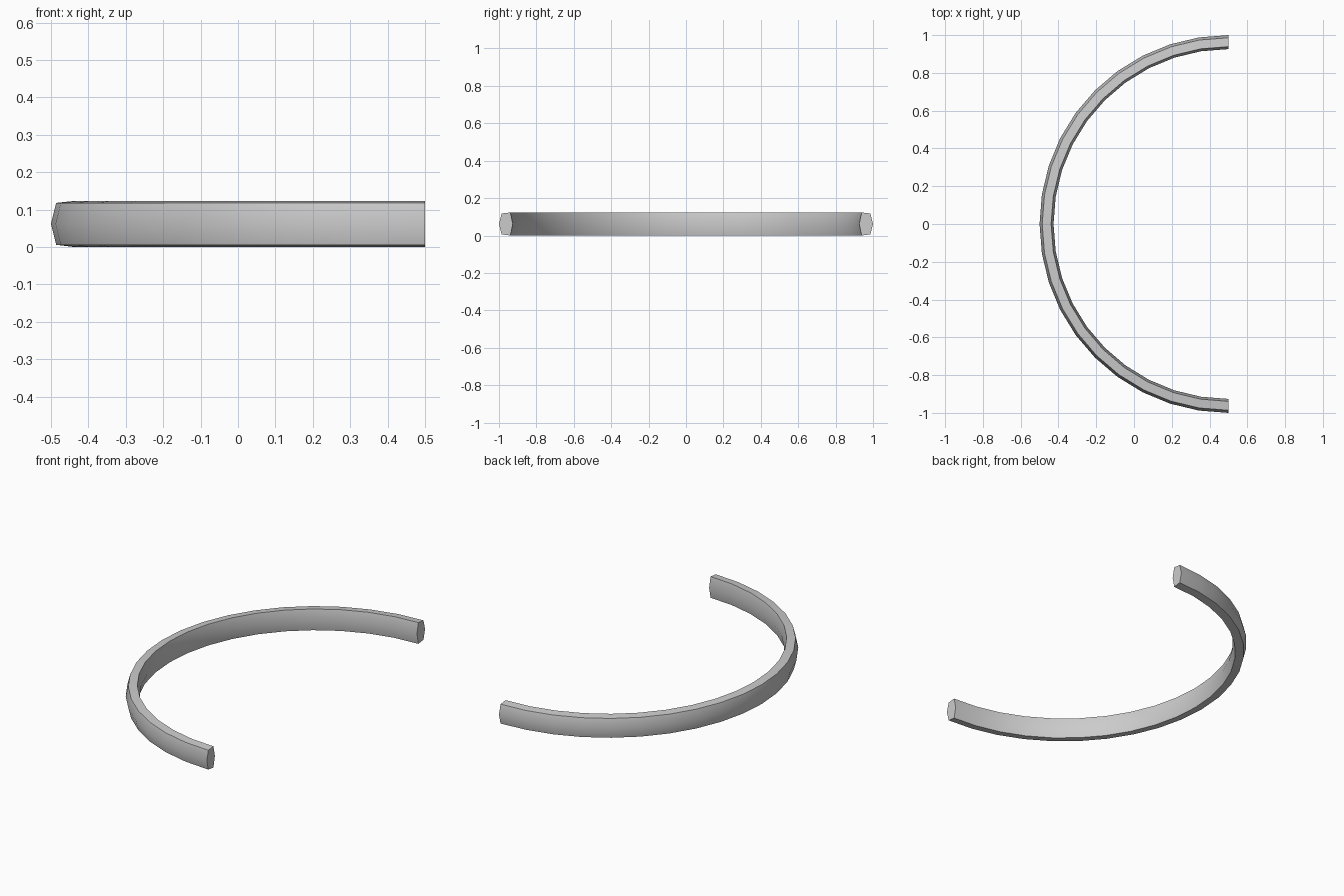
import bpy, bmesh, math

if "Cube" in bpy.data.objects:
    bpy.data.objects.remove(bpy.data.objects["Cube"])

# Hexagonal cross-section as (radius, height)
section = [(1.0, 0.062), (0.986, 0.118), (0.939, 0.123),
           (0.926, 0.062), (0.939, 0.0), (0.986, 0.006)]
STEPS = 20
CENTRE_X = 0.5

# Sweep the section through a half circle
bm = bmesh.new()
rings = []
for i in range(STEPS + 1):
    a = math.pi / 2 + math.pi * i / STEPS
    rings.append([bm.verts.new((CENTRE_X + r * math.cos(a), r * math.sin(a), z))
                  for r, z in section])
n = len(section)
for a, b in zip(rings, rings[1:]):
    for k in range(n):
        bm.faces.new((a[k], a[(k + 1) % n], b[(k + 1) % n], b[k]))

# Flat end caps
bm.faces.new(rings[0])
bm.faces.new(rings[-1])
bmesh.ops.recalc_face_normals(bm, faces=bm.faces[:])

mesh = bpy.data.meshes.new("half_ring")
bm.to_mesh(mesh)
bm.free()
ring = bpy.data.objects.new("half_ring", mesh)
bpy.context.collection.objects.link(ring)

# Smooth along the curve, sharp rims and ends
bpy.context.view_layer.objects.active = ring
ring.select_set(True)
bpy.ops.object.shade_smooth_by_angle(angle=math.radians(35))
